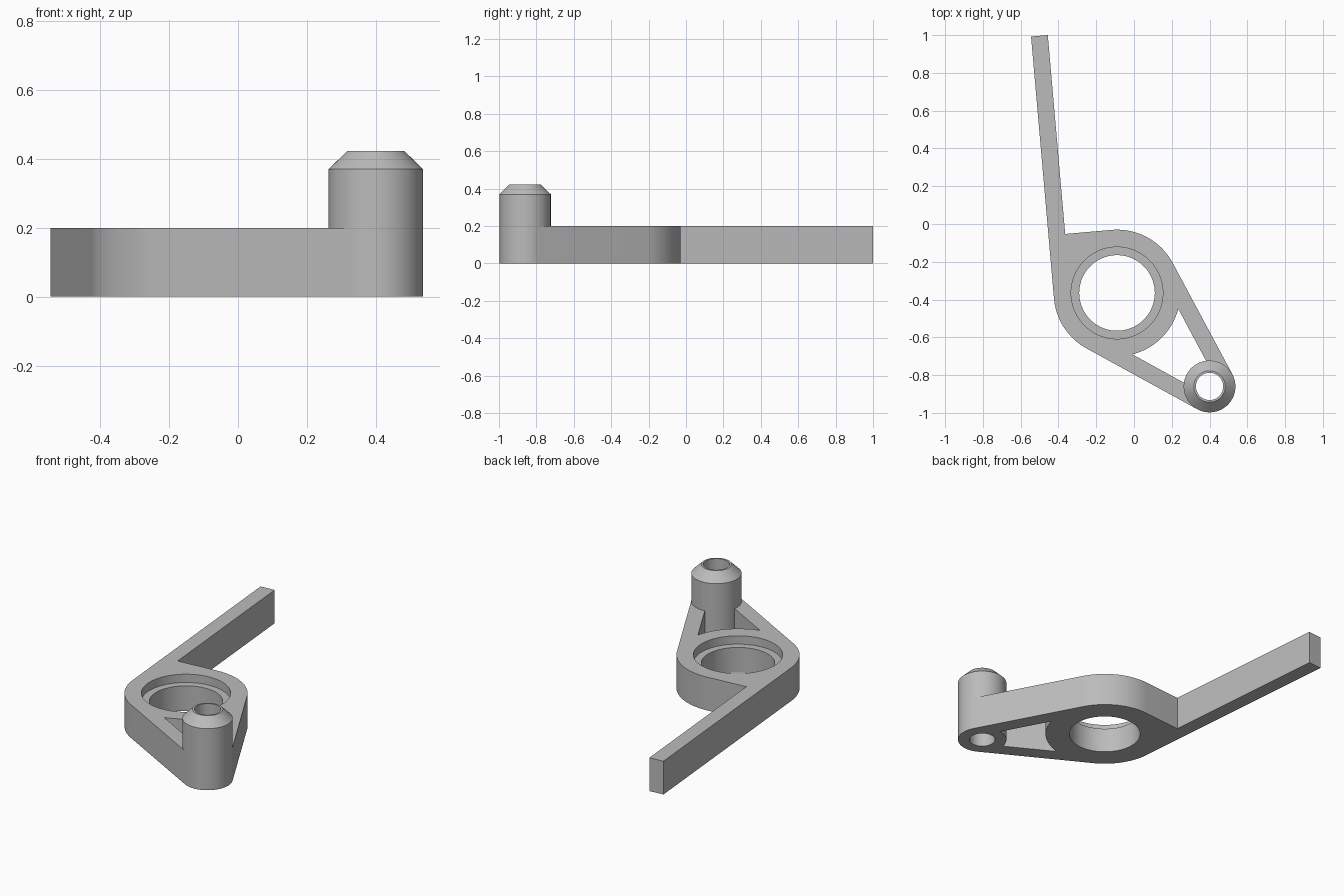
import bpy
import bmesh
import math
from mathutils import Vector

cube = bpy.data.objects.get("Cube")
if cube:
    bpy.data.objects.remove(cube, do_unlink=True)

# Main dimensions
RING, POST = Vector((-0.09, -0.365)), Vector((0.4, -0.86))
RING_R, POST_R, WALL = 0.335, 0.137, 0.089
BORE_R, SEAT_R, HOLE_R = 0.2, 0.243, 0.072
HEIGHT, SEAT_Z = 0.2, 0.15
ARM_LENGTH, ARM_TILT = 1.392, math.radians(5)

grey = bpy.data.materials.new("matte grey")
grey.use_nodes = True
grey.diffuse_color = (0.5, 0.5, 0.5, 1)
bsdf = next(n for n in grey.node_tree.nodes if n.type == 'BSDF_PRINCIPLED')
bsdf.inputs["Base Color"].default_value = (0.5, 0.5, 0.5, 1)


def polar(angle, radius=1.0):
    return Vector((math.cos(angle), math.sin(angle))) * radius


def arc(centre, radius, start, end, steps=32):
    return [centre + polar(start + (end - start) * i / steps, radius)
            for i in range(steps + 1)]


def circle(centre, radius):
    return arc(centre, radius, 0, math.tau, 96)[:-1]


def add_loop(bm, points, z):
    return [bm.verts.new((p.x, p.y, z)) for p in points]


def wall(bm, a, b):
    for i in range(len(a)):
        j = (i + 1) % len(a)
        bm.faces.new((a[i], a[j], b[j], b[i]))


def cap(bm, loops):
    edges = []
    for loop in loops:
        for i, v in enumerate(loop):
            pair = (v, loop[(i + 1) % len(loop)])
            edges.append(bm.edges.get(pair) or bm.edges.new(pair))
    bmesh.ops.triangle_fill(bm, edges=edges, use_beauty=True, normal=(0, 0, 1))


def finish(bm, name):
    bmesh.ops.recalc_face_normals(bm, faces=bm.faces[:])
    mesh = bpy.data.meshes.new(name)
    bm.to_mesh(mesh)
    bm.free()
    mesh.materials.append(grey)
    obj = bpy.data.objects.new(name, mesh)
    bpy.context.collection.objects.link(obj)
    bpy.ops.object.select_all(action='DESELECT')
    obj.select_set(True)
    bpy.context.view_layer.objects.active = obj
    bpy.ops.object.shade_smooth_by_angle(angle=math.radians(30))


# Outline: post end, ring, square shoulder and long arm
span = POST - RING
axis = math.atan2(span.y, span.x)
tangent = math.acos((RING_R - POST_R) / span.length)
along = polar(math.pi / 2 + ARM_TILT)
across = polar(math.pi + ARM_TILT)
inner = RING + across * (RING_R - WALL)
outline = (
    arc(POST, POST_R, axis - tangent, axis + tangent)
    + arc(RING, RING_R, axis + tangent, math.pi / 2 + ARM_TILT)
    + [inner + along * RING_R, inner + along * ARM_LENGTH,
       RING + across * RING_R + along * ARM_LENGTH]
    + arc(RING, RING_R, math.pi + ARM_TILT, axis - tangent + math.tau))

# Open pocket between ring, post and the two tangent ribs
near = tangent - math.acos((RING_R - WALL) / RING_R)
far = tangent + math.acos((POST_R - WALL) / POST_R)
pocket = (arc(RING, RING_R, axis - near, axis + near)
          + arc(POST, POST_R, axis + far, axis + math.tau - far))

# Lever body with stepped bore
bm = bmesh.new()
bottom, top = [], []
for shape in (outline, pocket, circle(POST, HOLE_R)):
    low, high = add_loop(bm, shape, 0), add_loop(bm, shape, HEIGHT)
    wall(bm, low, high)
    bottom.append(low)
    top.append(high)
steps = [add_loop(bm, circle(RING, r), z) for r, z in
         ((BORE_R, 0), (BORE_R, SEAT_Z), (SEAT_R, SEAT_Z), (SEAT_R, HEIGHT))]
for a, b in zip(steps, steps[1:]):
    wall(bm, a, b)
cap(bm, bottom + [steps[0]])
cap(bm, top + [steps[-1]])
finish(bm, "lever_body")

# Hollow post with chamfered tip
bm = bmesh.new()
profile = ((HOLE_R, HEIGHT), (POST_R, HEIGHT), (POST_R, 0.37),
           (0.083, 0.423), (HOLE_R, 0.423))
rings = [add_loop(bm, circle(POST, r), z) for r, z in profile]
for a, b in zip(rings, rings[1:] + rings[:1]):
    wall(bm, a, b)
finish(bm, "hollow_post")
